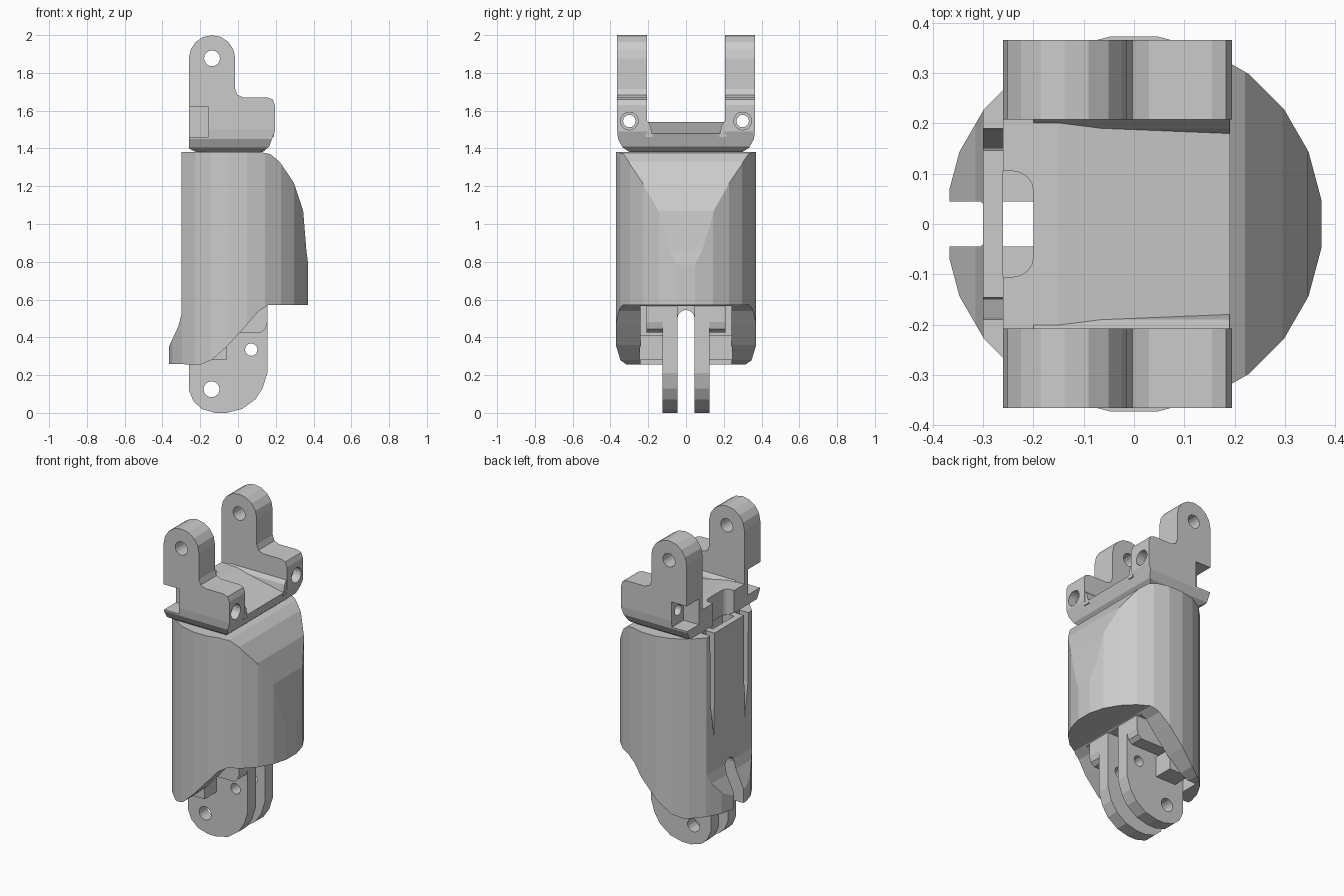
import bpy, bmesh, math

cube = bpy.data.objects.get("Cube")
if cube:
    bpy.data.objects.remove(cube, do_unlink=True)


def prism(name, outline, axis, lo, hi):
    """Extrude a 2D outline along one axis; outline uses the other two in xyz order."""
    place = {"x": lambda a, b, t: (t, a, b),
             "y": lambda a, b, t: (a, t, b),
             "z": lambda a, b, t: (a, b, t)}[axis]
    bm = bmesh.new()
    low = [bm.verts.new(place(a, b, lo)) for a, b in outline]
    high = [bm.verts.new(place(a, b, hi)) for a, b in outline]
    bm.faces.new(low)
    bm.faces.new(high)
    for i in range(len(low)):
        j = (i + 1) % len(low)
        bm.faces.new((low[i], low[j], high[j], high[i]))
    bmesh.ops.recalc_face_normals(bm, faces=bm.faces)
    mesh = bpy.data.meshes.new(name)
    bm.to_mesh(mesh)
    bm.free()
    ob = bpy.data.objects.new(name, mesh)
    bpy.context.collection.objects.link(ob)
    return ob


def box(name, x, y, z):
    return prism(name, [(x[0], y[0]), (x[1], y[0]), (x[1], y[1]), (x[0], y[1])], "z", *z)


def arc(ca, cb, r, start, end, steps):
    angles = [math.radians(start + (end - start) * i / steps) for i in range(steps + 1)]
    return [(ca + r * math.cos(t), cb + r * math.sin(t)) for t in angles]


def rod(ca, cb, r, axis, lo, hi, sides=16):
    return prism("cutter", arc(ca, cb, r, 0, 360, sides)[:-1], axis, lo, hi)


def boolean(ob, tool, operation="DIFFERENCE"):
    tool.hide_render = True
    mod = ob.modifiers.new("Boolean", "BOOLEAN")
    mod.operation, mod.solver, mod.object = operation, "EXACT", tool
    bpy.context.view_layer.objects.active = ob
    bpy.ops.object.modifier_apply(modifier=mod.name)
    bpy.data.objects.remove(tool, do_unlink=True)


def span(side, near, far):
    return tuple(sorted((side * near, side * far)))


# Shell: faceted cylinder trimmed by its side silhouette
shell = prism("shell", arc(0, 0, 0.375, 7.5, 352.5, 23), "z", 0.1, 1.5)
silhouette = [(-0.366, 0.26), (-0.2, 0.255), (-0.14, 0.28), (-0.05, 0.36),
              (0.05, 0.47), (0.11, 0.54), (0.16, 0.57), (0.4, 0.57),
              (0.362, 0.86), (0.345, 1.07), (0.295, 1.22), (0.22, 1.33),
              (0.17, 1.37), (0.12, 1.38), (-0.3, 1.38), (-0.3, 0.52),
              (-0.315, 0.46), (-0.366, 0.35)]
boolean(shell, prism("cutter", silhouette, "y", -0.5, 0.5), "INTERSECT")

# Shell hollows: linkage pocket, rear channel, rear slots
boolean(shell, box("cutter", (-0.26, 0.16), (-0.24, 0.24), (0.1, 0.565)))
boolean(shell, box("cutter", (-0.26, -0.18), (-0.105, 0.105), (0.5, 1.45)))
tail_slot = [(-0.045, 0.1), (0.045, 0.1)] + arc(0, 0.5, 0.045, 0, 180, 8)
boolean(shell, prism("cutter", tail_slot, "x", -0.45, -0.25))
for side in (-1, 1):
    slit = [(side * 0.145, 1.45), (side * 0.19, 1.45), (side * 0.185, 0.95), (side * 0.15, 0.72)]
    boolean(shell, prism("cutter", slit, "x", -0.4, -0.24))

# Lower hinge: two plates with pin holes, guide blocks and stop bars
plate_outline = [(-0.26, 0.65), (-0.26, 0.12), (-0.235, 0.06), (-0.19, 0.02),
                 (-0.12, 0.0), (-0.06, 0.0), (0.02, 0.02), (0.09, 0.07),
                 (0.13, 0.13), (0.155, 0.21), (0.155, 0.57), (0.1, 0.65)]
guide_outline = [(-0.2, 0.6), (-0.2, 0.425), (0.12, 0.425), (0.145, 0.445),
                 (0.155, 0.48), (0.155, 0.57), (0.1, 0.6)]
for side, label in ((-1, "front"), (1, "back")):
    plate = prism(label + "_hinge_plate", plate_outline, "y", *span(side, 0.045, 0.125))
    boolean(plate, rod(-0.14, 0.125, 0.042, "y", -0.5, 0.5))
    boolean(plate, rod(0.07, 0.335, 0.033, "y", -0.5, 0.5))
    prism(label + "_guide_block", guide_outline, "y", *span(side, 0.12, 0.21))
    box(label + "_stop_bar", (-0.2, -0.06), span(side, 0.12, 0.245), (0.28, 0.41))

# Upper bracket: ear silhouette with rounded underside, floor cut between the ears
ear = [(-0.26, 1.4), (-0.22, 1.38), (0.13, 1.38), (0.165, 1.41), (0.195, 1.49),
       (0.195, 1.63), (0.183, 1.66), (0.155, 1.67), (0.03, 1.67),
       (-0.003, 1.683), (-0.015, 1.715)] + arc(-0.1375, 1.877, 0.1225, 0, 180, 8)
bracket = prism("upper_bracket", ear, "y", -0.365, 0.365)
half = [(0.29, 1.375), (0.335, 1.405), (0.36, 1.45), (0.365, 1.5), (0.365, 2.1)]
under = half + [(-y, z) for y, z in reversed(half)]
boolean(bracket, prism("cutter", under, "x", -0.5, 0.5), "INTERSECT")
floor = [(-0.4, 1.54), (-0.15, 1.54), (0.3, 1.46), (0.3, 2.1), (-0.4, 2.1)]
boolean(bracket, prism("cutter", floor, "y", -0.207, 0.207))

# Bracket fillets where the floor meets the ears
for side in (-1, 1):
    fillet = [(side * 0.215, 1.46), (side * 0.175, 1.46), (side * 0.19, 1.525), (side * 0.215, 1.56)]
    prism("floor_fillet", fillet, "x", -0.2, 0.19)

# Bracket openings: rear notch, ear hole, screw holes and screw pockets
notch = [(-0.4, 0.105), (-0.4, -0.105)] + arc(-0.24, -0.065, 0.04, -90, 0, 4) \
    + arc(-0.24, 0.065, 0.04, 0, 90, 4)
boolean(bracket, prism("cutter", notch, "z", 1.3, 1.7))
boolean(bracket, rod(-0.1375, 1.877, 0.042, "y", -0.5, 0.5))
for side in (-1, 1):
    boolean(bracket, rod(side * 0.3, 1.545, 0.033, "x", -0.5, 0.5))
    boolean(bracket, rod(side * 0.3, 1.545, 0.047, "x", 0.14, 0.3))
    boolean(bracket, box("cutter", (-0.4, -0.155), span(side, 0.245, 0.5), (1.46, 1.62)))
